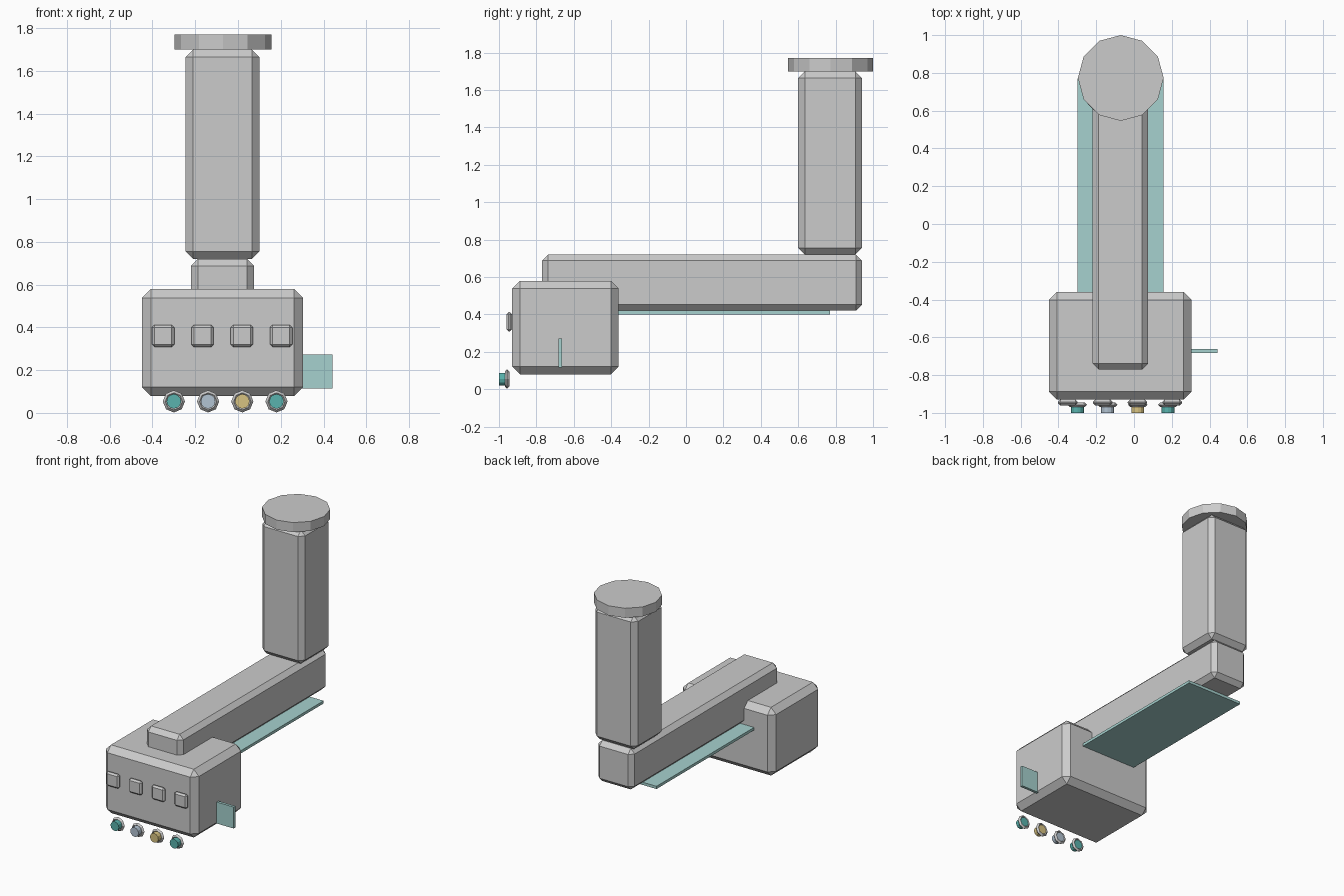
import bpy
from math import pi

if "Cube" in bpy.data.objects:
    bpy.data.objects.remove(bpy.data.objects["Cube"])


def material(name, rgb):
    m = bpy.data.materials.new(name)
    m.diffuse_color = (*rgb, 1)
    m.use_nodes = True
    m.node_tree.nodes["Principled BSDF"].inputs["Base Color"].default_value = m.diffuse_color
    return m


def box(name, lo, hi, bevel=0, mat=None):
    bpy.ops.mesh.primitive_cube_add(size=1, location=[(a + b) / 2 for a, b in zip(lo, hi)])
    ob = bpy.context.object
    ob.name = name
    ob.scale = [b - a for a, b in zip(lo, hi)]
    bpy.ops.object.transform_apply(location=False, rotation=False, scale=True)
    if bevel:
        mod = ob.modifiers.new("chamfer", 'BEVEL')
        mod.width = bevel
        mod.segments = 1
    if mat:
        ob.data.materials.append(mat)
    return ob


teal = material("teal", (0.10, 0.45, 0.42))
blue = material("pale_blue", (0.45, 0.55, 0.65))
yellow = material("yellow", (0.68, 0.54, 0.22))
glass = material("pale_teal", (0.38, 0.64, 0.62))

# Main masses
box("body", (-0.45, -0.93, 0.08), (0.305, -0.36, 0.58), 0.042)
box("arm", (-0.22, -0.77, 0.42), (0.075, 0.94, 0.72), 0.032)
box("column", (-0.245, 0.60, 0.72), (0.10, 0.94, 1.70), 0.035)

# Cap on the column
bpy.ops.mesh.primitive_cylinder_add(vertices=12, radius=0.227, depth=0.07,
                                    location=(-0.07, 0.773, 1.735))
bpy.context.object.name = "column_cap"

# Thin coloured panels
box("under_panel", (-0.30, -0.60, 0.40), (0.155, 0.77, 0.42), 0, glass)
box("side_tab", (0.29, -0.682, 0.115), (0.443, -0.662, 0.272), 0, glass)

# Front buttons
for i in range(4):
    x = -0.35 + 0.184 * i
    box(f"button_{i + 1}", (x - 0.052, -0.96, 0.308), (x + 0.052, -0.93, 0.412), 0.012)

# Knobs: ring and coloured plug
for i, mat in enumerate((teal, blue, yellow, teal)):
    x = -0.30 + 0.16 * i
    bpy.ops.mesh.primitive_torus_add(major_segments=8, minor_segments=4, major_radius=0.04,
                                     minor_radius=0.012, location=(x, -0.957, 0.054),
                                     rotation=(pi / 2, 0, 0))
    bpy.context.object.name = f"knob_ring_{i + 1}"
    bpy.ops.mesh.primitive_cylinder_add(vertices=12, radius=0.034, depth=0.05,
                                        location=(x, -0.975, 0.054), rotation=(pi / 2, 0, 0))
    bpy.context.object.name = f"knob_{i + 1}"
    bpy.context.object.data.materials.append(mat)
